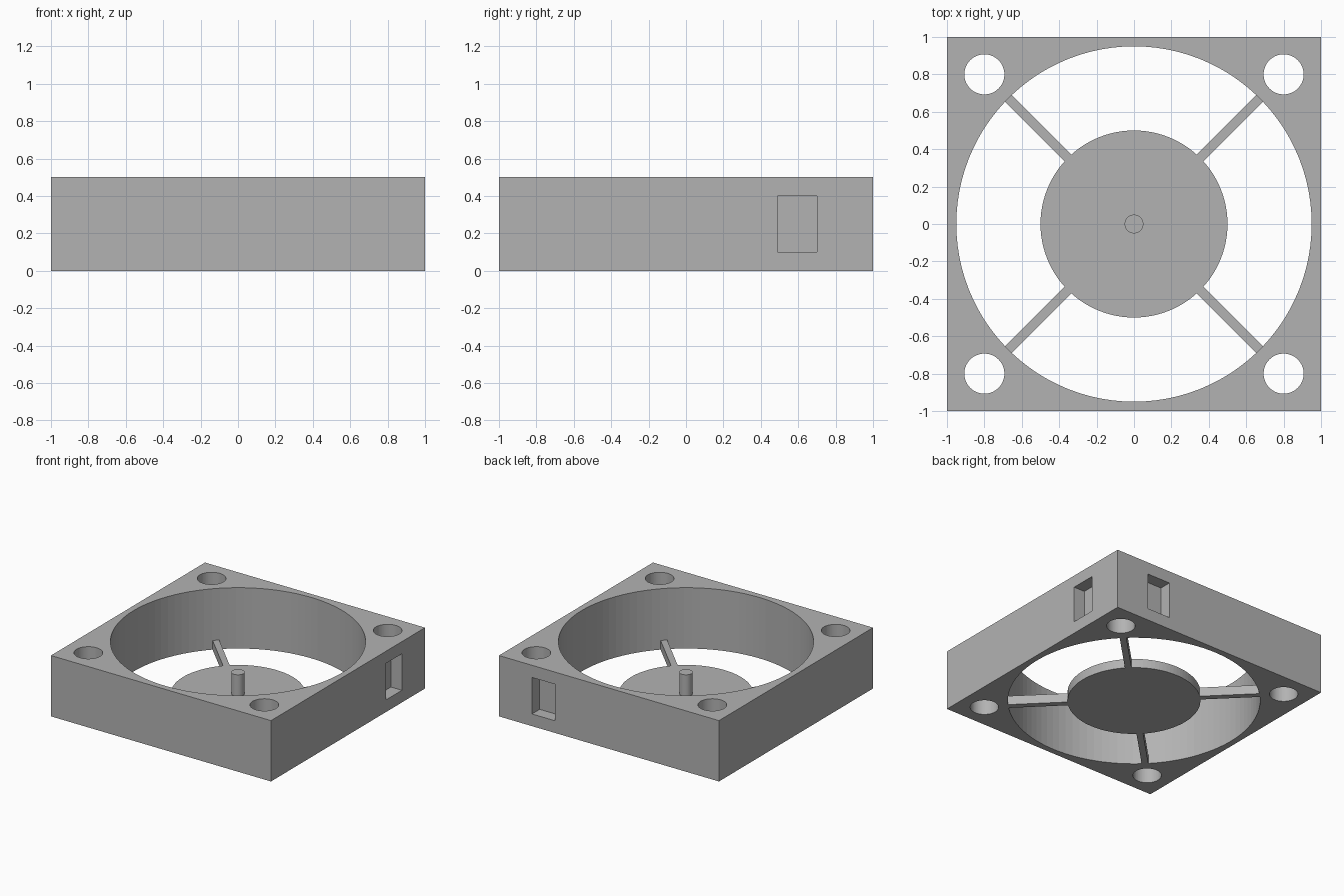
import bpy, math
from mathutils import Matrix

default = bpy.data.objects.get("Cube")
if default:
    bpy.data.objects.remove(default, do_unlink=True)

grey = bpy.data.materials.new("plain_grey")
grey.use_nodes = True
colour = (0.45, 0.45, 0.45, 1)
grey.diffuse_color = colour
grey.node_tree.nodes["Principled BSDF"].inputs["Base Color"].default_value = colour

HEIGHT = 0.5
PLATE = 0.075
SIDES = 100


def finish(name):
    ob = bpy.context.object
    ob.name = name
    ob.data.materials.append(grey)
    return ob


def box(name, size, centre, angle=0):
    bpy.ops.mesh.primitive_cube_add(size=1)
    ob = finish(name)
    ob.data.transform(Matrix.Rotation(angle, 4, "Z")
                      @ Matrix.Translation(centre)
                      @ Matrix.Diagonal((*size, 1)))
    return ob


def cylinder(name, radius, bottom, top, x=0, y=0):
    bpy.ops.mesh.primitive_cylinder_add(
        vertices=SIDES, radius=radius, depth=top - bottom,
        location=(x, y, (bottom + top) / 2))
    return finish(name)


def cut(target, cutter):
    mod = target.modifiers.new(cutter.name, "BOOLEAN")
    mod.operation = "DIFFERENCE"
    mod.solver = "EXACT"
    mod.object = cutter
    bpy.context.view_layer.objects.active = target
    bpy.ops.object.modifier_apply(modifier=mod.name)
    bpy.data.objects.remove(cutter, do_unlink=True)


# Square housing with the large air opening
frame = box("frame", (2, 2, HEIGHT), (0, 0, HEIGHT / 2))
cut(frame, cylinder("air_opening", 0.95, -0.1, HEIGHT + 0.1))

# Corner screw holes
for x in (-0.8, 0.8):
    for y in (-0.8, 0.8):
        cut(frame, cylinder("screw_hole", 0.107, -0.1, HEIGHT + 0.1, x, y))

# Shallow rectangular pockets on the left and back sides
cut(frame, box("side_pocket", (0.2, 0.21, 0.3), (1, 0.595, 0.25)))
cut(frame, box("back_pocket", (0.21, 0.2, 0.3), (0.595, 1, 0.25)))

# Motor hub with its centre pin
cylinder("hub", 0.5, 0, PLATE)
cylinder("centre_pin", 0.05, PLATE - 0.01, 0.25)

# Diagonal spokes joining the hub to the frame
for i in range(4):
    box(f"spoke_{i + 1}", (0.47, 0.05, PLATE), (0.72, 0, PLATE / 2),
        math.radians(45 + 90 * i))
